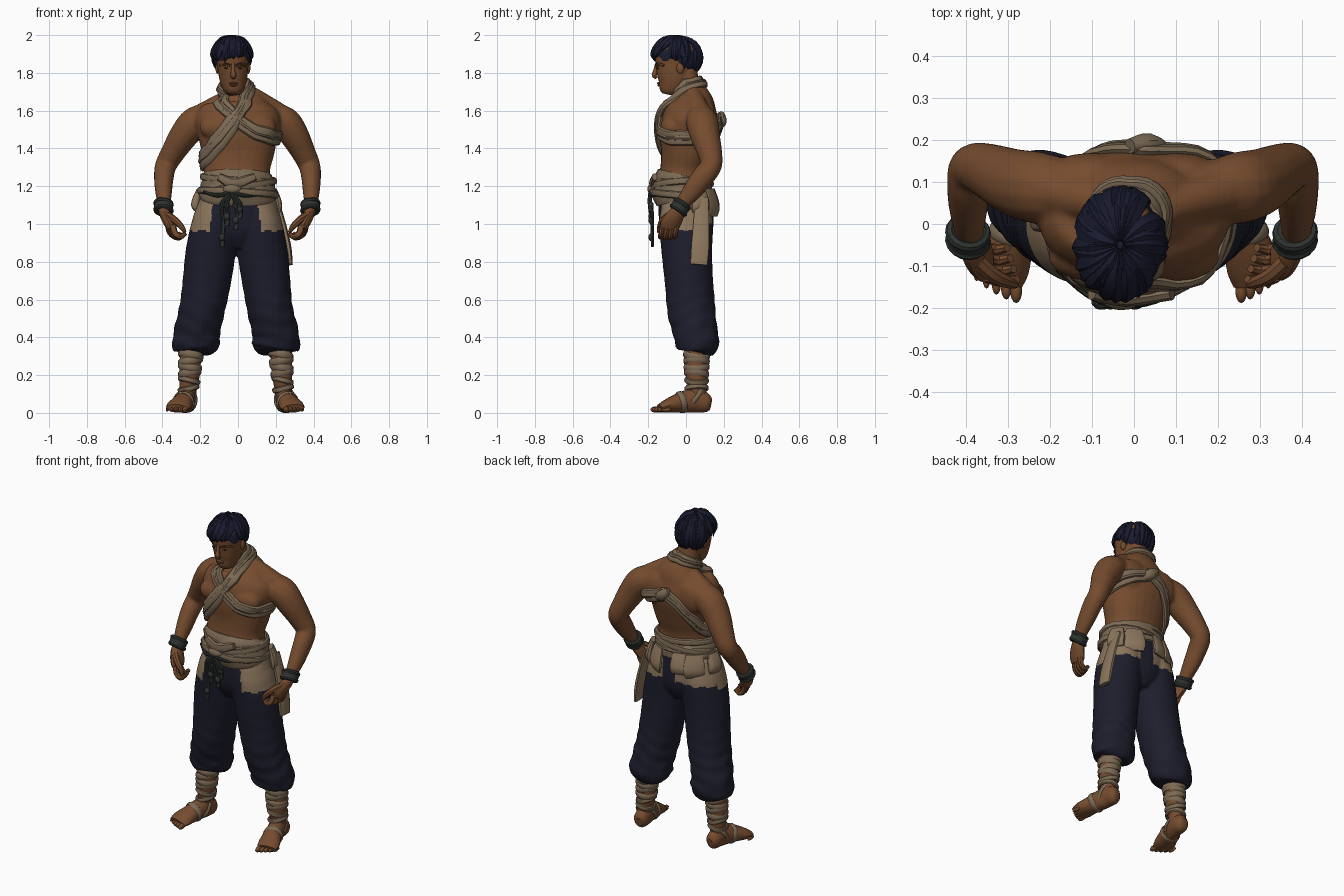
import bpy, bmesh, math, random
from mathutils import Vector, Matrix
from mathutils.bvhtree import BVHTree
from math import sin, cos, pi, radians

random.seed(4)

def material(name, c):
    m = bpy.data.materials.new(name)
    m.diffuse_color = (*c, 1)
    return m

SKIN = material("brown skin", (0.18, 0.072, 0.028))
DARKSKIN = material("dark brown", (0.04, 0.017, 0.011))
NAVY = material("navy cloth", (0.0125, 0.0125, 0.026))
HAIR = material("blue black hair", (0.0095, 0.0105, 0.027))
WRAP = material("tan wrap", (0.20, 0.143, 0.088))
PATCH = material("light tan cloth", (0.26, 0.18, 0.108))
CORD = material("dark green cord", (0.028, 0.033, 0.029))
X, Y, Z = Vector((1, 0, 0)), Vector((0, 1, 0)), Vector((0, 0, 1))

def tube(bm, pts, ref=X, n=14, steps=4, closed=False, fold=None, power=1.0):
    """Smooth loft through (x, y, z, a, b); a is the half size along ref, b across it."""
    P = [Vector(p) for p in pts]
    k = len(P)
    at = (lambda i: P[i % k]) if closed else (lambda i: P[min(max(i, 0), k - 1)])
    S = []
    for i in range(k if closed else k - 1):
        p0, p1, p2, p3 = at(i - 1), at(i), at(i + 1), at(i + 2)
        for j in range(steps):
            t = j / steps
            S.append((p1 * 2 + (p2 - p0) * t + (p0 * 2 - p1 * 5 + p2 * 4 - p3) * t * t
                      + (p1 * 3 - p0 - p2 * 3 + p3) * t ** 3) * 0.5)
    if not closed:
        S.append(P[-1])
    C = [Vector(s[:3]) for s in S]
    m, rings = len(S), []
    for i, s in enumerate(S):
        t = (C[(i + 1) % m] - C[i - 1]) if closed else C[min(i + 1, m - 1)] - C[max(i - 1, 0)]
        t.normalize()
        r = ref(C[i]) if callable(ref) else ref
        a = (r - t * r.dot(t)).normalized()
        b = t.cross(a)
        ring = []
        for j in range(n):
            w = 2 * pi * j / n
            c, q = cos(w), sin(w)
            c = math.copysign(abs(c) ** power, c)
            q = math.copysign(abs(q) ** power, q)
            f = 1 + (fold(C[i].z, w) if fold else 0)
            ring.append(bm.verts.new(C[i] + (a * c * s[3] + b * q * s[4]) * f))
        rings.append(ring)
    for i in range(m if closed else m - 1):
        A, B = rings[i], rings[(i + 1) % m]
        for j in range(n):
            bm.faces.new((A[j], A[(j + 1) % n], B[(j + 1) % n], B[j]))
    if not closed:
        bm.faces.new(rings[0])
        bm.faces.new(rings[-1])

def blob(bm, c, r):
    bmesh.ops.create_uvsphere(bm, u_segments=14, v_segments=10, radius=1,
                              matrix=Matrix.Translation(c) @ Matrix.Diagonal((*r, 1)))

def ring(bm, c, axis, rx, ry, a, b, power=1.0):
    ax = Vector(axis).normalized()
    u = Y.cross(ax).normalized()
    v = ax.cross(u)
    tube(bm, [(*(Vector(c) + u * rx * cos(t) + v * ry * sin(t)), a, b)
              for t in [2 * pi * i / 16 for i in range(16)]], ax, 8, 1, True, power=power)

def flip(pts, s, shift=0):
    return [(p[0] * s + shift, *p[1:]) for p in pts]

def finish(name, bm, mat, voxel=0, smooth=3):
    bmesh.ops.recalc_face_normals(bm, faces=bm.faces[:])
    me = bpy.data.meshes.new(name)
    bm.to_mesh(me)
    ob = bpy.data.objects.new(name, me)
    bpy.context.collection.objects.link(ob)
    if voxel:  # fuse the overlapping volumes into one skin
        r = ob.modifiers.new("fuse", 'REMESH')
        r.mode, r.voxel_size = 'VOXEL', voxel
        s = ob.modifiers.new("soften", 'SMOOTH')
        s.factor, s.iterations = 0.5, smooth
        dg = bpy.context.evaluated_depsgraph_get()
        baked = bpy.data.meshes.new_from_object(ob.evaluated_get(dg))
        ob.modifiers.clear()
        ob.data = baked
    ob.data.materials.clear()
    ob.data.materials.append(mat)
    return ob

# torso, neck and arms
bm = bmesh.new()
tube(bm, [(0, 0, 1.10, .19, .13), (-.005, -.015, 1.22, .18, .13), (-.005, -.01, 1.30, .176, .125),
          (0, .002, 1.38, .193, .136), (0, .01, 1.46, .210, .150), (0, .022, 1.54, .228, .152),
          (0, .032, 1.60, .21, .138), (0, .04, 1.65, .145, .108), (-.01, .03, 1.70, .088, .078),
          (-.02, .008, 1.74, .068, .066), (-.025, -.01, 1.82, .064, .068)], X, 28, 4, power=.9)
for s in (1, -1):
    blob(bm, (s * .10, -.077, 1.51), (.105, .06, .068))
    blob(bm, (s * .10, .12, 1.54), (.11, .05, .10))
surface = BVHTree.FromBMesh(bm)
for s, shift in ((1, 0), (-1.2, .072)):
    tube(bm, flip([(.065, .035, 1.688, .045, .045), (.135, .055, 1.642, .05, .05),
                   (.21, .075, 1.585, .06, .06)], s, shift), Y)
    tube(bm, flip([(.17, .075, 1.57, .07, .072), (.246, .085, 1.54, .086, .084),
                   (.298, .10, 1.47, .080, .078), (.346, .125, 1.38, .067, .065),
                   (.378, .134, 1.31, .057, .058), (.387, .09, 1.25, .060, .053),
                   (.388, .03, 1.17, .052, .045), (.385, -.025, 1.10, .036, .034),
                   (.38, -.04, 1.075, .032, .03)], s, shift), Y)
finish("torso_and_arms", bm, SKIN, .010)

# hands and wrist guards
hands, cuffs = bmesh.new(), bmesh.new()
for s in (1, -1.03):
    tube(hands, flip([(.385, -.03, 1.085, .03, .028), (.372, -.055, 1.045, .046, .030),
                      (.352, -.082, 1.0, .052, .028), (.343, -.088, .975, .045, .022)], s), Y, 12)
    for i in range(4):
        k = (i - 1.5) * .025
        x, y, z = .346 + k * .3, -.086 + k, .985 + abs(k) * .2
        tube(hands, flip([(x, y, z, .015, .018), (x - .010, y - .008, z - .04, .0145, .017),
                          (x - .040, y - .012, z - .06, .0135, .015),
                          (x - .065, y - .008, z - .04, .010, .011)], s), Y, 8, 3)
    tube(hands, flip([(.36, -.09, 1.045, .02, .02), (.325, -.122, 1.02, .019, .019),
                      (.29, -.138, .985, .015, .015), (.272, -.145, .955, .008, .008)], s), Y, 8)
    ring(cuffs, (s * .383, -.03, 1.09), (s * -.15, .55, .8), .039, .038, .031, .012, .75)
    for d in (-.016, .016):
        ring(cuffs, (s * .383, -.03 + d * .6, 1.09 + d), (s * -.1, .55, .8), .041, .040, .013, .014)
finish("hands", hands, SKIN)
finish("wrist_guards", cuffs, CORD)

# head, nose, ears, lips
bm = bmesh.new()
tube(bm, [(-.022, -.10, 1.687, .028, .026), (-.022, -.095, 1.703, .048, .052),
          (-.024, -.075, 1.74, .066, .080), (-.026, -.06, 1.79, .077, .098),
          (-.028, -.055, 1.84, .083, .106), (-.03, -.05, 1.90, .09, .115),
          (-.03, -.05, 1.95, .078, .10), (-.03, -.05, 1.975, .04, .05)], X, 22, 3, power=.92)
tube(bm, [(-.026, -.153, 1.85, .009, .010), (-.026, -.163, 1.81, .011, .012),
          (-.025, -.168, 1.787, .016, .014), (-.025, -.155, 1.773, .011, .008)], X, 10)
for s in (1, -1):
    blob(bm, (-.027 + s * .081, -.03, 1.825), (.012, .02, .03))
    tube(bm, [(-.026 + s * .012, -.156, 1.838, .009, .008), (-.026 + s * .04, -.148, 1.845, .009, .009),
              (-.026 + s * .068, -.115, 1.84, .007, .008)], Z, 8)
blob(bm, (-.025, -.144, 1.745), (.026, .010, .006))
blob(bm, (-.025, -.142, 1.734), (.022, .010, .006))
finish("head", bm, SKIN)
bm = bmesh.new()
for s in (1, -1):  # brows and eyes
    tube(bm, [(-.026 + s * .014, -.163, 1.841, .004, .003), (-.026 + s * .04, -.155, 1.849, .005, .003),
              (-.026 + s * .066, -.123, 1.847, .003, .003)], Z, 6)
    blob(bm, (-.026 + s * .036, -.149, 1.825), (.013, .007, .004))
finish("brows_and_eyes", bm, DARKSKIN)

# hair: a cap covered with tapered, uneven locks running from the crown
def hairline(az):
    az = (az + pi) % (2 * pi) - pi
    t = min(max((abs(az) - 1.3) / 1.1, 0), 1)
    return .08 - .95 * t * t * (3 - 2 * t) - (.2 if -1.2 < az < -.3 else 0) - (.22 if .95 < abs(az) < 1.3 else 0)

def scalp(az, el, k=1):
    return Vector((-.033 + .107 * k * cos(el) * sin(az), -.05 - .134 * k * cos(el) * cos(az),
                   1.878 + .113 * k * sin(el)))

bm = bmesh.new()
N, R = 32, 8
rows = [[bm.verts.new(scalp(2 * pi * j / N, 1.55 + (hairline(2 * pi * j / N) - 1.55) * i / R, .95))
         for j in range(N)] for i in range(R + 1)]
bm.faces.new(rows[0])
for i in range(R):
    for j in range(N):
        bm.faces.new((rows[i][j], rows[i + 1][j], rows[i + 1][(j + 1) % N], rows[i][(j + 1) % N]))
for layer, count in ((0, 20), (1, 11), (2, 7)):
    for i in range(count):
        az, pts = 2 * pi * (i + .4 * random.random()) / count, []
        sweep = random.uniform(-.5, .15)
        low = hairline(az + sweep) - random.uniform(0, .13) + layer * .35
        lift = random.uniform(-.02, .03)
        for t, w in ((0, .008), (.3, .022), (.6, .028), (.85, .020), (1, .003)):
            p = scalp(az + sweep * t, 1.5 + (low - 1.5) * t, .90 + (.06 + lift) * sin(pi * min(t * 1.1 + .15, .9)))
            pts.append((*p, .018 if t < 1 else .004, w))
        tube(bm, pts, lambda p: (p - Vector((-.033, -.05, 1.87))), 6, 3)
finish("hair", bm, HAIR)

# crossed chest scarf: a two-turn loop of (angle, height) pressed onto the torso
LOOP = [(170, 1.55), (150, 1.525), (122, 1.485), (95, 1.455), (65, 1.455), (35, 1.485), (10, 1.535), (-15, 1.595),
        (-50, 1.66), (-90, 1.705), (-140, 1.74), (-180, 1.755), (-230, 1.75), (-280, 1.73), (-320, 1.68),
        (-345, 1.62), (-368, 1.53), (-388, 1.45), (-415, 1.37), (-445, 1.33), (-475, 1.35), (-500, 1.43),
        (-525, 1.51)]
def drape(deg, z, off):
    d = Vector((sin(radians(deg)), -cos(radians(deg)), 0))
    o = Vector((-.01, .01, z))
    hit = surface.ray_cast(o + d, -d)[0]
    return (hit or o + d * .15) + d * off

def outward(p):
    d = Vector((p.x + .01, p.y - .01, 0)).normalized()
    return surface.find_nearest(p)[1] + d

bm = bmesh.new()
for dz, off, w in ((.019, .008, .023), (-.017, .008, .023), (.002, .014, .015)):
    pts = []
    for i, (deg, z) in enumerate(LOOP):
        lift = .008 if 13 < i < 18 else 0
        k = 1.35 if 15 < i < 20 else .75 if 8 < i < 13 else 1
        nd, nz = LOOP[i + 1] if i + 1 < len(LOOP) else (-550, 1.55)
        pts.append((*drape(deg, z + dz * k, off + lift), .015, w * k))
        pts.append((*drape((deg + nd) / 2, (z + nz) / 2 + dz * k, off + lift), .015, w * k))
    tube(bm, pts, outward, 8, 2, True)
tube(bm, [(.08, .165, 1.51, .02, .02), (.035, .19, 1.545, .026, .032), (-.01, .185, 1.58, .018, .02)], Y, 10)
finish("chest_scarf", bm, WRAP)

# trousers with gathered hems
LEG = [(-.10, 0, 1.12, .10, .125), (-.125, 0, 1.0, .12, .142), (-.145, .005, .85, .132, .134),
       (-.165, .015, .70, .128, .128), (-.189, .028, .55, .121, .128), (-.217, .050, .43, .122, .118),
       (-.222, .060, .37, .128, .116), (-.218, .063, .335, .115, .10), (-.218, .06, .315, .08, .075)]
def creases(z, w):
    k = min(max((.75 - z) / .3, .15), 1)
    return k * (.026 * sin(z * 75 + 2 * sin(w * 2)) + .016 * sin(w * 7 + z * 20))

bm = bmesh.new()
tube(bm, [(0, -.005, 1.19, .185, .14), (0, 0, 1.05, .215, .145), (0, .005, .95, .17, .135),
          (0, .005, .87, .05, .09)], X, 24)
for s in (1, -.9):
    tube(bm, flip(LEG, s), X, 28, 8, fold=creases)
pants = finish("trousers", bm, NAVY, .009, 3)
pants.data.materials.append(PATCH)
for f in pants.data.polygons:  # sewn cloth panels around the hips
    c = f.center
    front = c.y < .04 and (c.x < -.135 - (1.1 - c.z) * .1 or c.x > .105 + (1.1 - c.z) * .15)
    back = c.y >= .04 and abs(c.x - .02) > .045
    if c.z > .965 + .006 * sin(c.x * 90) + (.035 if c.y > .04 else 0) and (front or back):
        f.material_index = 1

# waist sash and knot
bm = bmesh.new()
tube(bm, [(0, -.012, 1.135, .20, .15), (0, -.018, 1.16, .205, .158), (0, -.02, 1.20, .198, .158),
          (-.003, -.02, 1.235, .192, .150), (-.003, -.015, 1.262, .18, .135)], X, 28, 3,
     fold=lambda z, w: .02 * sin(z * 120 + 3 * sin(w * 2)))
for c, axis, r in (((0, -.018, 1.165), (.06, .05, 1), .203), ((0, -.018, 1.205), (-.12, -.06, 1), .195),
                   ((0, -.018, 1.238), (.07, -.05, 1), .188)):
    ring(bm, c, axis, r, r - .042, .02, .014)
blob(bm, (-.03, -.175, 1.185), (.05, .03, .03))
tube(bm, [(-.10, -.165, 1.25, .016, .02), (-.02, -.18, 1.215, .016, .03), (.09, -.165, 1.25, .016, .02)], Y, 8)
finish("waist_sash", bm, WRAP)

# pouches and hanging cloths tucked around the hips
bm = bmesh.new()
for deg, w, low, thick in ((-100, .045, 1.07, .022), (-140, .06, 1.05, .016), (-165, .05, 1.06, .014),
                           (150, .06, 1.04, .016), (118, .05, 1.06, .022)):
    d = Vector((sin(radians(deg)), -cos(radians(deg)), 0))
    c = Vector((d.x * .205, d.y * .142, 0))
    tube(bm, [(*(c + d * o + Z * (low + (1.185 - low) * h)), thick * a, w * b)
              for h, o, a, b in ((1, .0, .6, .8), (.6, .013, 1, 1), (.25, .02, 1.1, 1.05), (0, .016, .5, .9))],
         d, 14, 4, power=.75)
tube(bm, [(.20, .085, 1.14, .012, .035), (.24, .08, 1.0, .014, .043), (.266, .075, .88, .016, .048),
          (.278, .068, .785, .012, .046)], X, 10, power=.7)
finish("hip_cloths", bm, PATCH)

# hanging waist cords
bm = bmesh.new()
tube(bm, [(-.18, -.105, 1.17, .009, .009), (-.11, -.165, 1.15, .01, .01), (-.04, -.188, 1.165, .012, .012),
          (.05, -.18, 1.15, .01, .01), (.15, -.125, 1.17, .009, .009)], Z, 8)
for x, low in ((-.085, .88), (-.06, .99), (-.012, .97), (.008, 1.03)):
    tube(bm, [(-.03, -.188, 1.165, .011, .011), (x, -.192, 1.11, .011, .011),
              (x + .008, -.18, (1.11 + low) / 2, .010, .009), (x, -.178, low, .014, .008)], X, 8)
    for z in (1.10, low + .05):
        blob(bm, (x, -.185, z), (.017, .014, .02))
finish("waist_cords", bm, CORD)

# feet, shins and bandages
feet, bands = bmesh.new(), bmesh.new()
for s in (1, -.91):
    tube(feet, flip([(-.25, .055, .36, .056, .056), (-.255, .055, .22, .055, .058),
                     (-.264, .06, .12, .045, .05), (-.266, .06, .05, .042, .05)], s), X, 14)
    tube(feet, flip([(-.260, .132, .045, .022, .03), (-.262, .11, .05, .042, .05), (-.268, .05, .066, .047, .066),
                     (-.289, -.03, .054, .054, .054), (-.313, -.10, .036, .065, .036),
                     (-.323, -.14, .023, .058, .023)], s), X, 14)
    for i in range(5):
        x, r = -.28 - i * .0235, .019 - .0018 * i
        blob(feet, (s * x, -.158 + .007 * i + .003 * i * i * .5, .018), (r * .75, .03, r * .9))
    for i, z in enumerate((.305, .275, .243, .21, .172, .13)):
        tilt = .25 * (-1) ** i
        ring(bands, (s * (-.25 - (.3 - z) * .07), .056, z), (tilt, .15 - .1 * (i % 3), 1),
             .06 - i * .002, .063 - i * .0015, .021 if i < 4 else .015, .009)
    ring(bands, (s * -.288, -.025, .056), (s * .3, 1, .25), .055, .053, .016, .006)
    ring(bands, (s * -.270, .04, .075), (s * .2, .8, -.6), .05, .072, .012, .006)
for v in bands.verts[:] + feet.verts[:]:  # soles rest flat on the floor
    v.co.z = max(v.co.z, 0)
finish("shins_and_feet", feet, SKIN)
finish("leg_bandages", bands, WRAP)

for ob in bpy.data.objects:
    ob.select_set(True)
    bpy.context.view_layer.objects.active = ob
bpy.ops.object.shade_smooth_by_angle(angle=radians(40))
